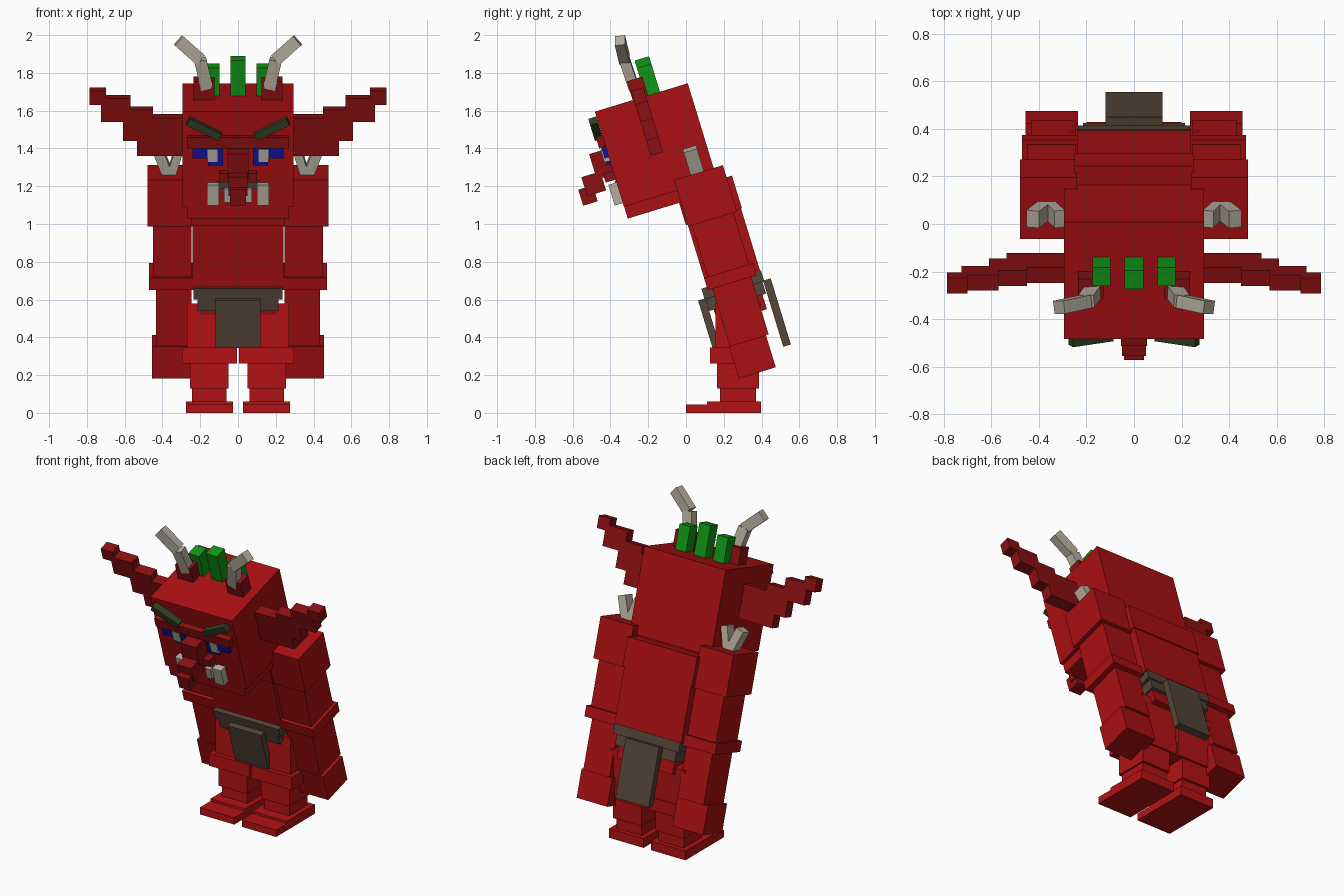
import bpy, bmesh, math
from mathutils import Matrix, Vector

if "Cube" in bpy.data.objects:
    bpy.data.objects.remove(bpy.data.objects["Cube"])

TILT = Matrix.Rotation(math.radians(17), 4, 'X')   # forward lean of the upper body
UP = Matrix.Identity(4)


def mat(name, r, g, b):
    m = bpy.data.materials.new(name)
    m.diffuse_color = (r, g, b, 1)
    m.use_nodes = True
    m.node_tree.nodes["Principled BSDF"].inputs["Base Color"].default_value = m.diffuse_color
    return m


RED = mat("red skin", .40, .005, .006)
LEG = mat("leg red", .45, .006, .007)
DARK = mat("dark red", .26, .005, .006)
BONE = mat("bone", .46, .42, .33)
GREEN = mat("green hair", .005, .31, .008)
OLIVE = mat("olive brow", .03, .048, .017)
BLUE = mat("eye blue", .006, .006, .36)
BROWN = mat("brown cloth", .09, .058, .038)


def add(name, matrix, material):
    """Unit cube placed by a matrix."""
    bm = bmesh.new()
    bmesh.ops.create_cube(bm, size=1, matrix=matrix)
    bmesh.ops.recalc_face_normals(bm, faces=bm.faces)
    me = bpy.data.meshes.new(name)
    bm.to_mesh(me)
    bm.free()
    me.materials.append(material)
    ob = bpy.data.objects.new(name, me)
    bpy.context.collection.objects.link(ob)
    return ob


def box(name, x, y, z, material, frame=TILT):
    """Box from ranges in the given frame."""
    c = Vector([(a + b) / 2 for a, b in (x, y, z)])
    s = [b - a for a, b in (x, y, z)] + [1]
    return add(name, frame @ Matrix.Translation(c) @ Matrix.Diagonal(s), material)


def mid(name, half, y, z, material, frame=TILT):
    box(name, (-half, half), y, z, material, frame)


def pair(name, x, y, z, material, frame=TILT):
    box("right_" + name, x, y, z, material, frame)
    box("left_" + name, (-x[1], -x[0]), y, z, material, frame)


def bar(name, p, q, width, depth, material, frame=UP):
    """Mirrored pair of square bars from p to q."""
    for side, sx in (("right_", 1), ("left_", -1)):
        a, b = Vector((p[0] * sx, *p[1:])), Vector((q[0] * sx, *q[1:]))
        d = b - a
        zax = d.normalized()
        xax = Vector((0, 1, 0)).cross(zax).normalized()
        rot = Matrix((xax, zax.cross(xax), zax)).transposed().to_4x4()
        add(side + name, frame @ Matrix.Translation((a + b) / 2) @ rot
            @ Matrix.Diagonal((width, depth, d.length, 1)), material)


# Head and jaw
mid("head", .293, (.005, .519), (1.14, 1.666), RED)
mid("jaw", .27, (.006, .50), (1.074, 1.14), RED)

# Ears: stepped blocks reaching outward
for i, (x, w, h) in enumerate([((.28, .535), 1.461, .21), ((.45, .61), 1.524, .17),
                               ((.57, .725), 1.608, .13), ((.70, .785), 1.676, .077)]):
    pair(f"ear_block_{i + 1}", x, (.22, .288), (w - h / 2, w + h / 2), DARK)

# Horns on red sockets
pair("horn_socket", (.125, .235), (.214, .30), (1.64, 1.77), DARK)
path = [(.165, -.275, 1.72), (.20, -.325, 1.87), (.315, -.35, 1.972)]
for i in range(2):
    bar(f"horn_segment_{i + 1}", path[i], path[i + 1], .066, .055, BONE)

# Hair tufts
mid("middle_hair_tuft", .04, (.285, .365), (1.65, 1.863), GREEN)
pair("hair_tuft", (.098, .175), (.285, .365), (1.65, 1.822), GREEN)

# Brow ridge, slanted eyebrows, eyes
mid("brow_ridge", .27, (-.03, .01), (1.474, 1.535), DARK)
bar("eyebrow", (.095, -.018, 1.535), (.265, -.018, 1.622), .04, .044, OLIVE, TILT)
pair("eye_outer", (.08, .24), (-.018, .01), (1.413, 1.474), BLUE)
pair("eye_lower", (.08, .16), (-.018, .01), (1.376, 1.413), BLUE)
pair("pupil", (.108, .162), (-.025, .01), (1.396, 1.466), BONE)

# Nose stepping forward and down, with nostrils
mid("nose_bridge", .055, (-.09, .01), (1.32, 1.46), DARK)
mid("nose_middle", .05, (-.165, -.06), (1.25, 1.355), DARK)
mid("nose_tip", .042, (-.20, -.12), (1.208, 1.297), DARK)
pair("nostril", (.05, .10), (-.05, .01), (1.29, 1.34), DARK)

# Mouth, tusks and teeth
mid("mouth", .11, (-.003, .01), (1.24, 1.285), BROWN)
pair("tusk", (.10, .165), (-.04, .01), (1.16, 1.275), BONE)
pair("tooth", (.037, .075), (-.03, .01), (1.175, 1.25), BONE)

# Torso
mid("chest", .25, (.29, .60), (.95, 1.13), RED)
mid("belly", .24, (.30, .595), (.60, .95), RED)
mid("hips", .20, (.30, .57), (.40, .60), RED)

# Arms
pair("shoulder", (.24, .478), (.30, .57), (.94, 1.197), RED)
pair("upper_arm", (.245, .45), (.32, .55), (.655, .94), RED)
pair("elbow_band", (.235, .47), (.30, .57), (.588, .655), RED)
pair("forearm", (.245, .433), (.325, .54), (.27, .588), RED)
pair("hand", (.235, .455), (.32, .525), (.092, .27), RED)

# Shoulder spikes in a V
bar("outer_shoulder_spike", (.365, .428, 1.17), (.425, .428, 1.33), .055, .074, BONE, TILT)
bar("inner_shoulder_spike", (.36, .428, 1.17), (.312, .428, 1.33), .045, .074, BONE, TILT)

# Belt and loincloth
mid("belt", .235, (.27, .60), (.545, .605), BROWN)
mid("under_belt", .215, (.275, .59), (.48, .545), BROWN)
mid("front_flap", .12, (.235, .275), (.286, .55), BROWN)
mid("back_flap", .12, (.595, .637), (.184, .55), BROWN)

# Legs stand upright
pair("thigh", (.01, .27), (.155, .395), (.34, .58), LEG, UP)
pair("knee", (.005, .297), (.127, .40), (.262, .345), LEG, UP)
pair("shin", (.05, .255), (.164, .387), (.13, .27), LEG, UP)
pair("ankle", (.06, .243), (.18, .37), (.05, .13), LEG, UP)
pair("foot", (.027, .275), (.11, .398), (0, .06), LEG, UP)
pair("toes", (.027, .275), (0, .12), (0, .045), LEG, UP)
